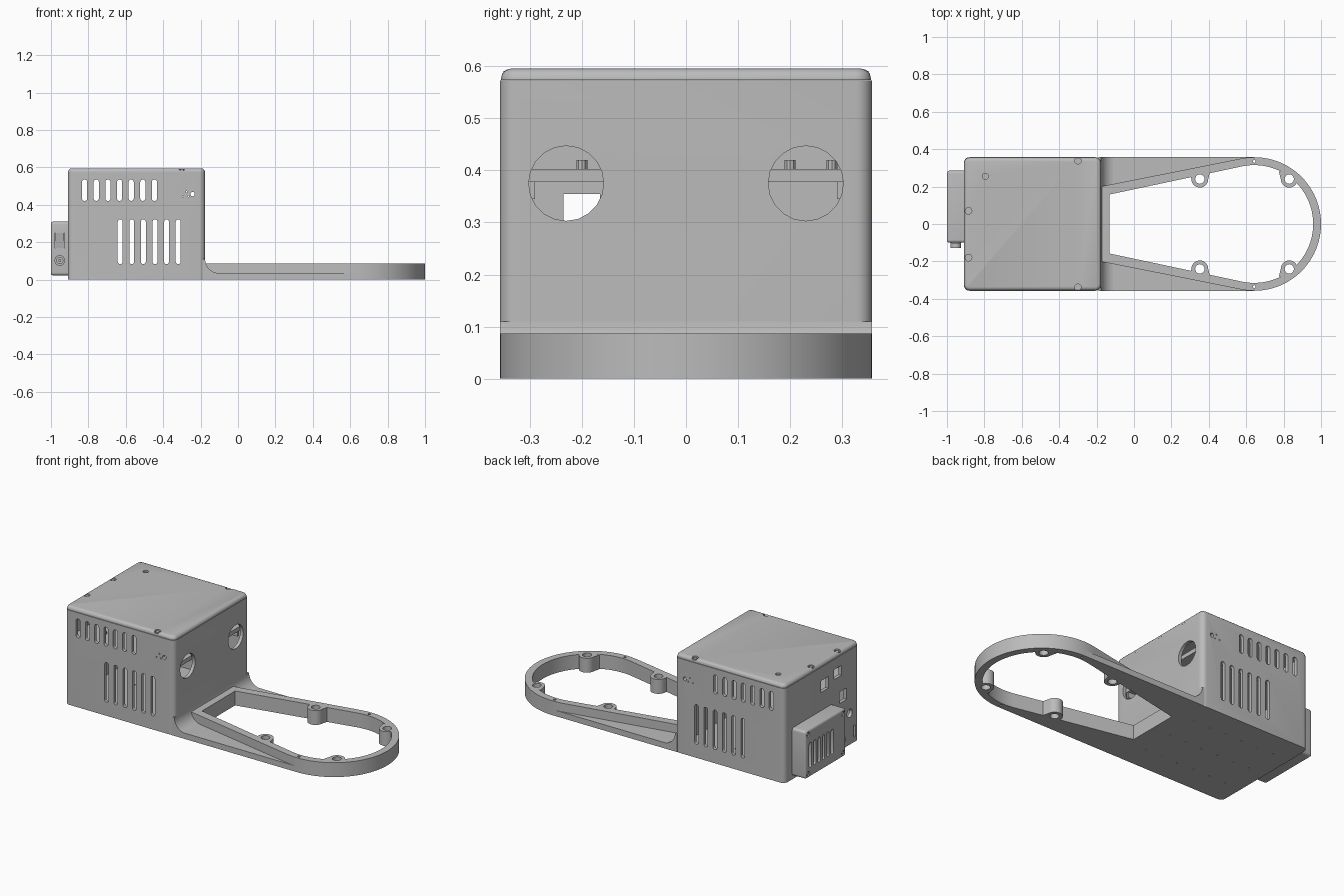
import bpy, bmesh, math
from mathutils import Vector

cube = bpy.data.objects.get("Cube")
if cube:
    bpy.data.objects.remove(cube, do_unlink=True)

grey = bpy.data.materials.new("plain grey")
grey.use_nodes = True
colour = (0.5, 0.5, 0.5, 1)
grey.diffuse_color = colour
grey.node_tree.nodes["Principled BSDF"].inputs["Base Color"].default_value = colour


# ---- 2D profiles
def arc(cx, cy, r, start, end, n):
    steps = [math.radians(start + (end - start) * i / n) for i in range(n + 1)]
    return [(cx + r * math.cos(a), cy + r * math.sin(a)) for a in steps]


def circle(cx, cy, r, n=20):
    return arc(cx, cy, r, 0, 360, n)[:-1]


def rounded(u0, u1, v0, v1, r, n=5):
    return (arc(u1 - r, v1 - r, r, 0, 90, n) + arc(u0 + r, v1 - r, r, 90, 180, n)
            + arc(u0 + r, v0 + r, r, 180, 270, n) + arc(u1 - r, v0 + r, r, 270, 360, n))


def rect(u0, u1, v0, v1):
    return [(u0, v0), (u1, v0), (u1, v1), (u0, v1)]


def slot(u, v0, v1, w):
    r = w / 2
    return arc(u, v1 - r, r, 0, 180, 6) + arc(u, v0 + r, r, 180, 360, 6)


# ---- solids: each piece is (profile, axis, from, to)
def place(axis, u, v, a):
    return {"x": (a, u, v), "y": (u, a, v), "z": (u, v, a)}[axis]


def solid(name, pieces, bevel=0, bevel_dir=None):
    bm = bmesh.new()
    for profile, axis, a, b in pieces:
        face = bm.faces.new([bm.verts.new(place(axis, u, v, a)) for u, v in profile])
        ext = bmesh.ops.extrude_face_region(bm, geom=[face])["geom"]
        shift = Vector(place(axis, 0, 0, b - a))
        bmesh.ops.translate(bm, vec=shift, verts=[g for g in ext if isinstance(g, bmesh.types.BMVert)])
    bmesh.ops.recalc_face_normals(bm, faces=bm.faces)
    if bevel:
        d = Vector(bevel_dir)
        caps = [f for f in bm.faces if f.normal.dot(d) > 0.9 and len(f.verts) > 4]
        edges = list({e for f in caps for e in f.edges})
        bmesh.ops.bevel(bm, geom=edges, offset=bevel, segments=3, profile=0.5, affect="EDGES")
    mesh = bpy.data.meshes.new(name)
    bm.to_mesh(mesh)
    bm.free()
    mesh.materials.append(grey)
    obj = bpy.data.objects.new(name, mesh)
    bpy.context.collection.objects.link(obj)
    return obj


def cut(obj, cutter, keep=False):
    cutter.hide_render = True
    mod = obj.modifiers.new("cut", "BOOLEAN")
    mod.operation, mod.solver, mod.object = "DIFFERENCE", "EXACT", cutter
    bpy.context.view_layer.update()
    graph = bpy.context.evaluated_depsgraph_get()
    result = bpy.data.meshes.new_from_object(obj.evaluated_get(graph))
    obj.modifiers.clear()
    obj.data = result
    if not keep:
        bpy.data.objects.remove(cutter, do_unlink=True)


# ---- housing shell, hollowed
W = 0.357
X0, X1 = -0.91, -0.176
body = solid("housing", [(rounded(X0, X1, -W, W, 0.03), "z", 0, 0.572)])
cut(body, solid("cavity", [(rect(X0 + 0.02, X1 - 0.02, -W + 0.02, W - 0.02), "z", 0.035, 0.7)]))

# side vents and screw holes, through both side walls
vents = [(slot(-0.82 + 0.0622 * i, 0.42, 0.535, 0.028), "y", -1, 1) for i in range(7)]
vents += [(slot(-0.63 + 0.062 * i, 0.082, 0.322, 0.026), "y", -1, 1) for i in range(6)]
vents += [(circle(-0.243, 0.457, 0.012, 12), "y", -1, 1)]
vents += [(circle(x, z, 0.004, 6), "y", -1, 1)
          for x, z in ((-0.295, 0.445), (-0.275, 0.47), (-0.265, 0.445))]
cut(body, solid("side_cutter", vents))

# cable holes at the front end, ports at the far end, pinholes in the floor
ports = [(circle(s * 0.23, 0.375, 0.072), "x", -0.22, 0) for s in (-1, 1)]
ports += [(rect(y0, y1, z0, z1), "x", -0.95, -0.87) for y0, y1, z0, z1 in (
    (-0.06, 0.01, 0.42, 0.49), (-0.185, -0.115, 0.45, 0.51), (-0.235, -0.165, 0.285, 0.355))]
ports += [(circle(-0.264, 0.19, 0.025), "x", -0.95, -0.87),
          (rect(-0.32, -0.3, 0.03, 0.1), "x", -0.95, -0.87)]
ports += [(circle(-0.8 + 0.11 * i, y, 0.005, 8), "z", -0.1, 0.1) for i in range(6) for y in (-0.2, 0, 0.2)]
cut(body, solid("port_cutter", ports))

# ---- lid with recessed screws
lid = solid("lid", [(rounded(X0 + 0.002, X1 - 0.001, -W + 0.002, W - 0.002, 0.03), "z", 0.573, 0.595)],
            0.018, (0, 0, 1))
screws = [(-0.885, 0.07), (-0.885, -0.18), (-0.3, 0.339), (-0.3, -0.339)]
cut(lid, solid("lid_cutter", [(circle(x, y, 0.018), "z", 0.584, 0.7) for x, y in screws]
               + [(circle(-0.795, 0.255, 0.016), "z", 0.584, 0.7)]))
solid("lid_screws", [(circle(x, y, 0.011, 12), "z", 0.58, 0.591) for x, y in screws])

# ---- inner shelf, its ledges and standoffs
solid("inner_shelf", [(rect(X0 + 0.015, X1 - 0.025, -0.34, 0.34), "z", 0.378, 0.403)])
solid("shelf_ledges", [(rect(X0 + 0.03, X1 - 0.03, y - 0.007, y + 0.007), "z", 0.345, 0.379)
                       for y in (-0.297, 0.297)])
solid("standoffs", [(circle(x, y, 0.011, 10), "z", 0.402, 0.42)
                    for x in (-0.75, -0.25) for y in (-0.2, 0.2, 0.28)])

# ---- arm: thin base plate, taller tapered frame, bosses and opening
C = 0.643
base = solid("arm_base", [([(-0.19, -W)] + arc(C, 0, W, -90, 90, 48) + [(-0.19, W)], "z", 0, 0.035)])
frame = solid("arm_frame", [([(-0.19, -0.198)] + arc(C, 0, W, -101.5, 101.5, 54)
                             + [(-0.19, 0.198)], "z", 0, 0.087)])
boss_spots = [(x, s * 0.24) for x in (0.352, 0.83) for s in (-1, 1)]
opening = solid("opening_cutter", [([(-0.13, -0.158)] + arc(C, 0, 0.315, -101.7, 101.7, 48)
                                    + [(-0.13, 0.158)], "z", -0.1, 0.3)])
boss_shapes = []
for x, y in boss_spots:
    s = 1 if y > 0 else -1
    dome = arc(x, y, 0.045, 180, 360, 14) if s > 0 else arc(x, y, 0.045, 0, 180, 14)
    boss_shapes.append((dome + [(x + s * 0.055, y + s * 0.04), (x - s * 0.055, y + s * 0.04)], "z", -0.2, 0.4))
cut(opening, solid("boss_keep", boss_shapes))
holes = solid("hole_cutter", [(circle(x, y, 0.025), "z", -0.1, 0.3) for x, y in boss_spots]
              + [(circle(C, s * 0.335, 0.008, 10), "z", -0.1, 0.3) for s in (-1, 1)])

# fillet sweeping from the housing down to the base plate
sweep = [(-0.19, 0.03), (-0.1, 0.03)] + arc(-0.1, 0.11, 0.076, 270, 180, 10) + [(-0.19, 0.11)]
fillet = solid("arm_fillet", [(sweep, "y", -W, W)])
for part in (base, frame, fillet):
    cut(part, opening, keep=True)
for part in (base, frame):
    cut(part, holes, keep=True)
for tool in (opening, holes):
    bpy.data.objects.remove(tool, do_unlink=True)

# ---- power unit on the far end
unit = solid("power_unit", [(rounded(-0.1, 0.285, 0.022, 0.31, 0.015), "x", -1, -0.905)], 0.012, (-1, 0, 0))
corners = [(y, z) for y in (-0.075, 0.26) for z in (0.047, 0.285)]
cut(unit, solid("grille_cutter", [(slot(0.03 + 0.042 * i, 0.08, 0.23, 0.022), "x", -1.1, -0.96)
                                  for i in range(6)]
                + [(circle(y, z, 0.015, 12), "x", -1.1, -0.992) for y, z in corners]
                + [(rect(-0.978, -0.928, 0.17, 0.25), "y", -0.2, -0.09)]))
solid("unit_screws", [(circle(y, z, 0.009, 10), "x", -0.997, -0.985) for y, z in corners])
solid("rocker_switch", [([(-0.105, 0.25), (-0.08, 0.25), (-0.08, 0.17), (-0.092, 0.17)], "x", -0.975, -0.931)])
jack = solid("power_jack", [(circle(-0.953, 0.102, 0.028, 24), "y", -0.128, -0.09)])
cut(jack, solid("jack_cutter", [(circle(-0.953, 0.102, 0.017), "y", -0.2, -0.1)]))
solid("jack_pin", [(circle(-0.953, 0.102, 0.007, 10), "y", -0.122, -0.09)])

# ---- smooth curved faces, keep hard edges
bpy.ops.object.select_all(action="DESELECT")
for obj in bpy.context.collection.objects:
    if obj.type == "MESH" and grey.name in obj.data.materials:
        obj.select_set(True)
        bpy.context.view_layer.objects.active = obj
bpy.ops.object.shade_smooth_by_angle(angle=math.radians(32))
